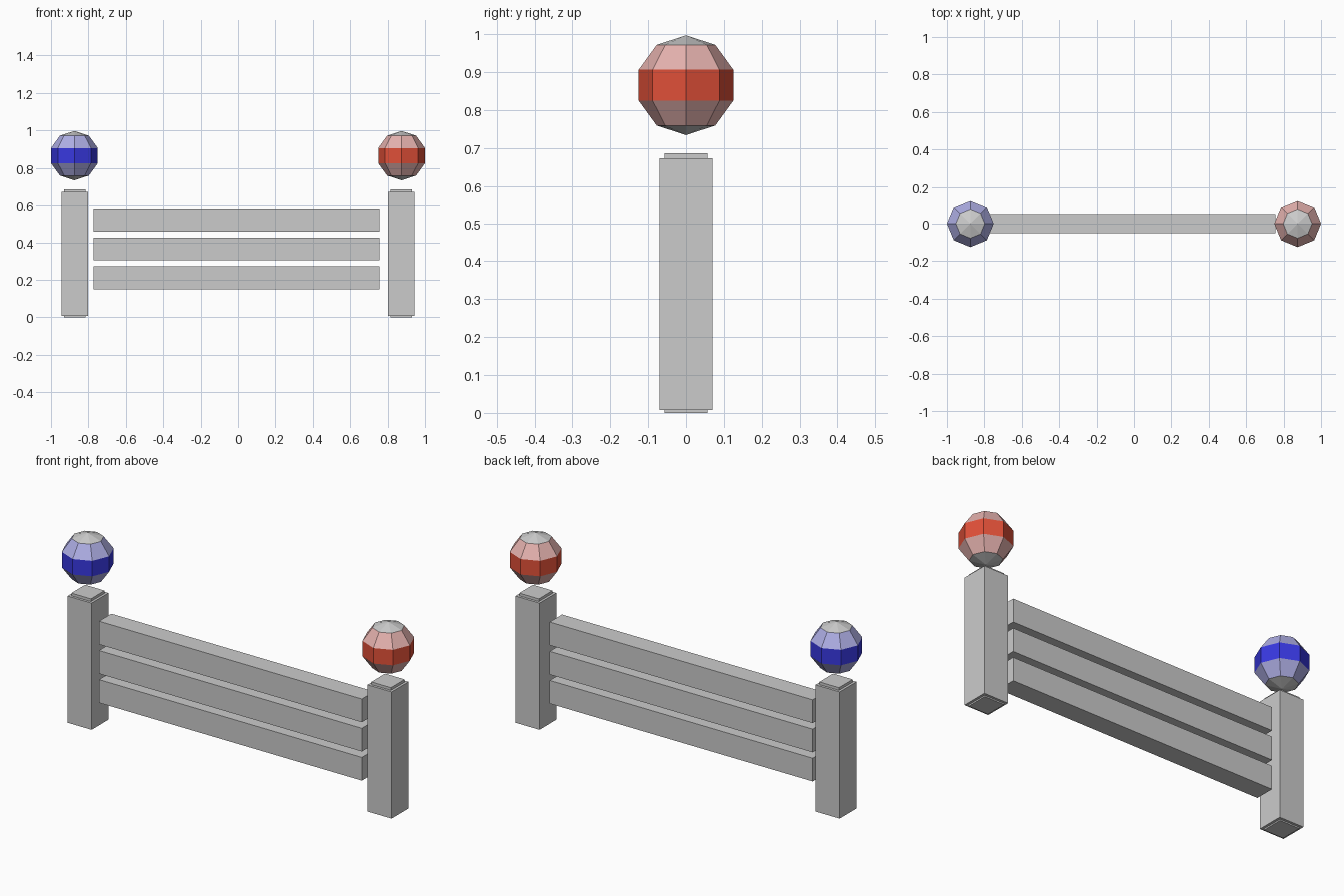
import bpy, bmesh
from mathutils import Vector

if "Cube" in bpy.data.objects:
    bpy.data.objects.remove(bpy.data.objects["Cube"])

GREY = (0.8, 0.8, 0.8)
RED = (0.75, 0.08, 0.04)
BLUE = (0.04, 0.04, 0.75)


def finish(bm, name, loc=(0, 0, 0)):
    bmesh.ops.recalc_face_normals(bm, faces=bm.faces)
    mesh = bpy.data.meshes.new(name)
    bm.to_mesh(mesh)
    bm.free()
    obj = bpy.data.objects.new(name, mesh)
    obj.location = loc
    bpy.context.collection.objects.link(obj)
    return obj


def material(name, rgb):
    mat = bpy.data.materials.new(name)
    mat.diffuse_color = (*rgb, 1)
    mat.use_nodes = True
    mat.node_tree.nodes["Principled BSDF"].inputs["Base Color"].default_value = mat.diffuse_color
    return mat


def post(name, x):
    # square column with a small stepped plate at both ends: (height, half width)
    profile = [(0, .057), (.007, .057), (.007, .07),
               (.673, .07), (.673, .057), (.687, .057)]
    bm = bmesh.new()
    rings = [[bm.verts.new((sx * h, sy * h, z))
              for sx, sy in ((-1, -1), (1, -1), (1, 1), (-1, 1))]
             for z, h in profile]
    for low, high in zip(rings, rings[1:]):
        for i in range(4):
            j = (i + 1) % 4
            bm.faces.new((low[i], low[j], high[j], high[i]))
    bm.faces.new(rings[0])
    bm.faces.new(rings[-1])
    finish(bm, name, (x, 0, 0))


def ball(name, x, rgb):
    # low-poly ball: coloured waist, blended shoulders, grey caps
    bm = bmesh.new()
    bmesh.ops.create_uvsphere(bm, u_segments=8, v_segments=5, radius=0.1315)
    for f in bm.faces:
        height = abs(f.calc_center_median().z)
        f.material_index = 0 if height < 0.03 else 1 if height < 0.09 else 2
    obj = finish(bm, name, (x, 0, 0.866))
    blend = [(a + b) / 2 for a, b in zip(rgb, GREY)]
    for label, colour in (("waist", rgb), ("shoulder", blend), ("cap", GREY)):
        obj.data.materials.append(material(f"{name}_{label}", colour))


def rail(name, z):
    bm = bmesh.new()
    bmesh.ops.create_cube(bm, size=1)
    bmesh.ops.scale(bm, vec=Vector((1.53, 0.103, 0.122)), verts=bm.verts)
    finish(bm, name, (-0.008, 0, z))


# posts with floating balls
for side, x, colour in (("left", -1, BLUE), ("right", 1, RED)):
    post(f"{side}_post", x * 0.873)
    ball(f"{side}_ball", x * 0.875, colour)

# three horizontal rails
for label, z in (("lower", 0.211), ("middle", 0.364), ("upper", 0.518)):
    rail(f"{label}_rail", z)
